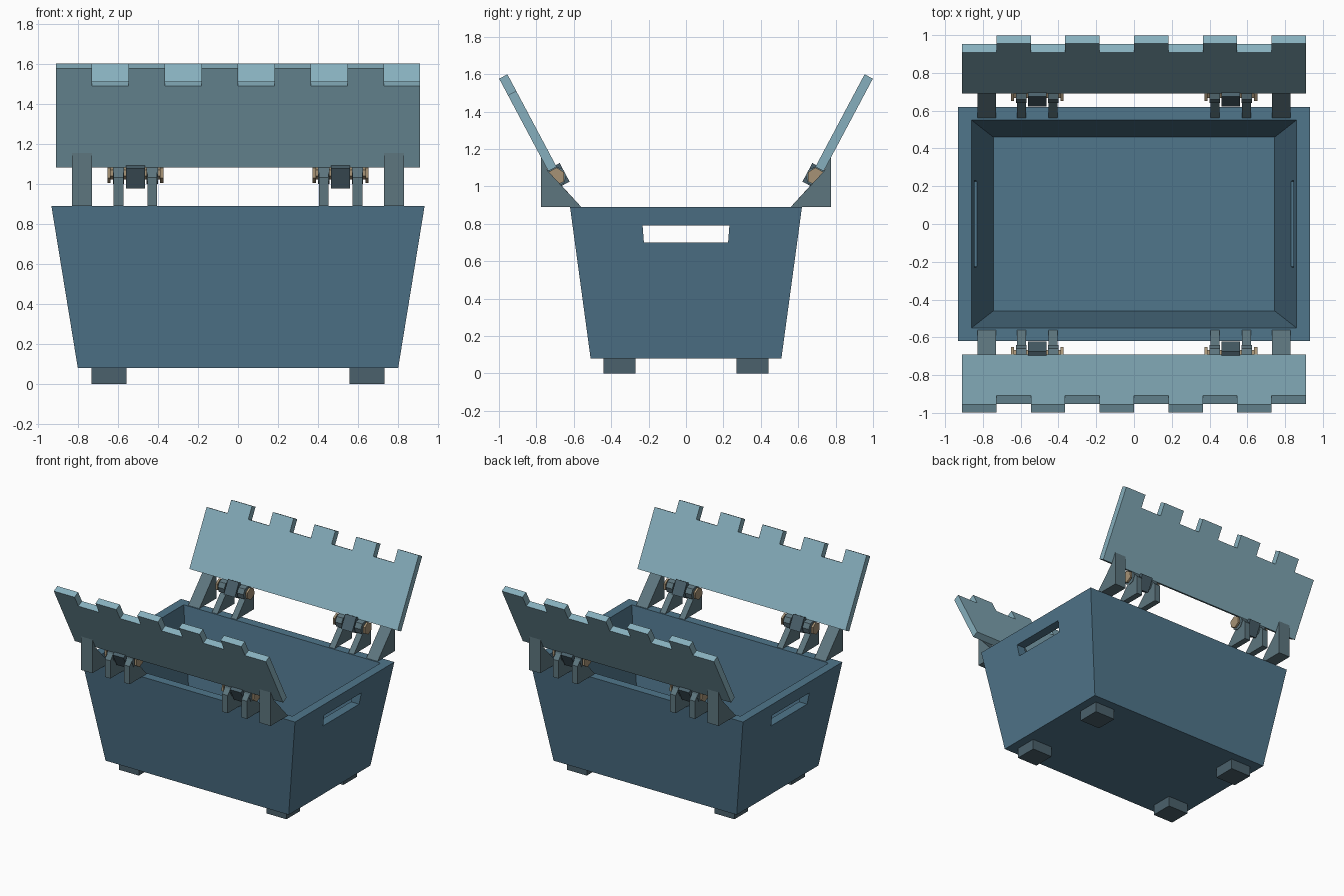
import bpy, bmesh, math
from mathutils import Vector

if "Cube" in bpy.data.objects:
    bpy.data.objects.remove(bpy.data.objects["Cube"])


def material(name, rgb):
    m = bpy.data.materials.new(name)
    m.diffuse_color = (*rgb, 1)
    m.use_nodes = True
    m.node_tree.nodes["Principled BSDF"].inputs["Base Color"].default_value = m.diffuse_color
    return m


BLUE = material("tub_blue", (0.08, 0.18, 0.26))
LIGHT = material("panel_blue", (0.24, 0.43, 0.51))
GREY = material("bracket_grey", (0.11, 0.18, 0.21))
DARK = material("dark_slate", (0.07, 0.12, 0.15))
TAN = material("pin_tan", (0.38, 0.29, 0.18))


def finish(name, bm, mat):
    bmesh.ops.recalc_face_normals(bm, faces=bm.faces)
    me = bpy.data.meshes.new(name)
    bm.to_mesh(me)
    bm.free()
    if mat:
        me.materials.append(mat)
    ob = bpy.data.objects.new(name, me)
    bpy.context.collection.objects.link(ob)
    return ob


def prism(name, pts, vec, mat, s=1):
    """Extrude a 3D outline along vec; s=-1 turns it half way round z."""
    turn = lambda p: Vector((s * p[0], s * p[1], p[2]))
    bm = bmesh.new()
    f = bm.faces.new([bm.verts.new(turn(p)) for p in pts])
    r = bmesh.ops.extrude_face_region(bm, geom=[f])
    vs = [g for g in r["geom"] if isinstance(g, bmesh.types.BMVert)]
    bmesh.ops.translate(bm, verts=vs, vec=turn(vec))
    return finish(name, bm, mat)


def slab(name, yz, x0, x1, mat, s=1):
    return prism(name, [(x0, y, z) for y, z in yz], (x1 - x0, 0, 0), mat, s)


# Tapered open tub with wall thickness
bm = bmesh.new()
rings = []
for hx, hy, z in [(0.80, 0.51, 0.08), (0.932, 0.62, 0.89),
                  (0.86, 0.55, 0.89), (0.745, 0.46, 0.16)]:
    rings.append([bm.verts.new((a * hx, b * hy, z))
                  for a, b in [(-1, -1), (1, -1), (1, 1), (-1, 1)]])
for r0, r1 in zip(rings, rings[1:]):
    for i in range(4):
        j = (i + 1) % 4
        bm.faces.new((r0[i], r0[j], r1[j], r1[i]))
bm.faces.new(rings[0])
bm.faces.new(rings[-1])
tub = finish("tub", bm, BLUE)

# Hand slots through both end walls
cutter = slab("slot_cutter", [(-0.225, 0.70), (0.225, 0.70), (0.232, 0.79), (-0.232, 0.79)],
              -1.2, 1.2, None)
mod = tub.modifiers.new("slots", "BOOLEAN")
mod.object = cutter
mod.operation = "DIFFERENCE"
mod.solver = "EXACT"
bpy.context.view_layer.objects.active = tub
bpy.ops.object.modifier_apply(modifier=mod.name)
bpy.data.objects.remove(cutter)

# Feet
for a in (-1, 1):
    for b in (-1, 1):
        x, y = a * 0.645, b * 0.355
        slab("foot", [(y - 0.086, 0), (y + 0.086, 0), (y + 0.086, 0.08), (y - 0.086, 0.08)],
             x - 0.087, x + 0.087, DARK)

# Lid frame: up the panel (U) and inward normal (N), from its inner lower edge
TILT = math.radians(28)
U = Vector((0, math.sin(TILT), math.cos(TILT)))
N = Vector((0, -math.cos(TILT), math.sin(TILT)))
BASE = Vector((0, 0.692, 1.105))
PIN = BASE - 0.046 * U - 0.026 * N


def yz_at(origin, u, n):
    p = origin + u * U + n * N
    return (p.y, p.z)


def ngon(sides, radius):
    return [yz_at(PIN, radius * math.cos(t), radius * math.sin(t))
            for t in [(k + 0.5) * math.tau / sides for k in range(sides)]]


for side, s in (("back", 1), ("front", -1)):
    # Crenellated lid panel, teeth interlock with the other side
    W, n = 0.91, 10
    outline = [(W, 0), (-W, 0)]
    for i in range(n):
        h = 0.56 if i % 2 else 0.46
        outline += [(-W + 2 * W * i / n, h), (-W + 2 * W * (i + 1) / n, h)]
    pts = [BASE + Vector((x, 0, 0)) + h * U for x, h in outline]
    prism(side + "_lid_panel", pts, -0.05 * N, LIGHT, s)

    for m in (-1, 1):
        # Outer lid support
        slab(side + "_lid_support",
             [(0.56, 0.89), (0.775, 0.89), (0.775, 1.155), (0.737, 1.081)],
             m * 0.73, m * 0.828, GREY, s)
        # Hinge: two brackets with knuckles, centre block, pin with hex ends
        c = m * 0.5125
        for o in (-1, 1):
            slab(side + "_hinge_bracket",
                 [(0.56, 0.89), (0.775, 0.89), (0.775, 1.03), (0.73, 1.08), (0.67, 1.01)],
                 c + o * 0.06, c + o * 0.108, GREY, s)
            slab(side + "_hinge_knuckle", ngon(8, 0.054), c + o * 0.056, c + o * 0.112, GREY, s)
            slab(side + "_pin_cap", ngon(6, 0.048), c + o * 0.124, c + o * 0.14, TAN, s)
        slab(side + "_hinge_block",
             [yz_at(BASE, u, v) for u, v in
              [(-0.103, 0.024), (0.01, 0.024), (0.01, -0.078), (-0.103, -0.078)]],
             c - 0.048, c + 0.048, DARK, s)
        slab(side + "_hinge_pin", ngon(6, 0.03), c - 0.13, c + 0.13, TAN, s)
